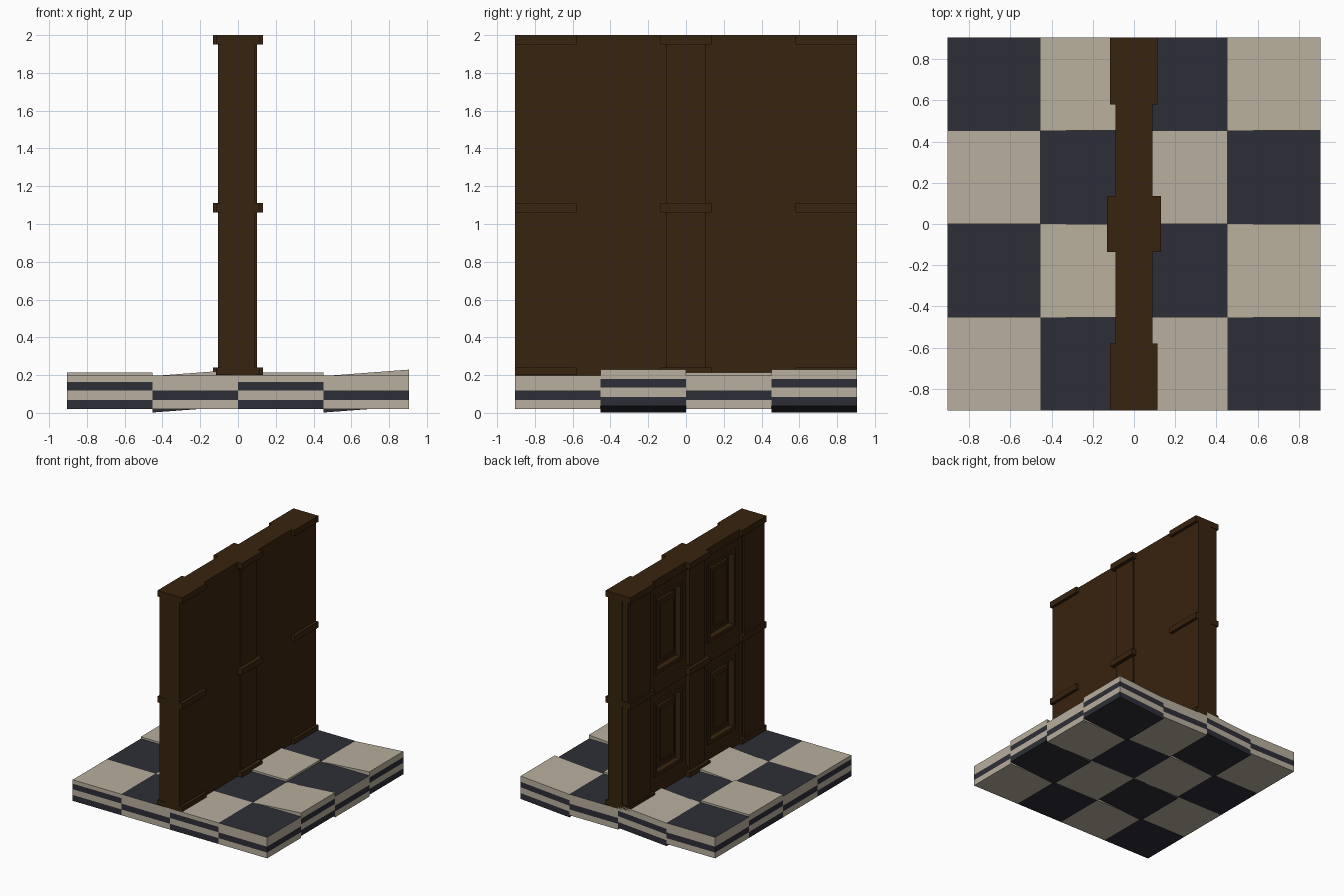
import bpy, bmesh

if "Cube" in bpy.data.objects:
    bpy.data.objects.remove(bpy.data.objects["Cube"])


def material(name, rgb):
    m = bpy.data.materials.new(name)
    m.diffuse_color = (*rgb, 1)
    m.use_nodes = True
    m.node_tree.nodes["Principled BSDF"].inputs["Base Color"].default_value = m.diffuse_color
    return m


CREAM = material("cream_stone", (0.48, 0.43, 0.34))
NAVY = material("dark_stone", (0.027, 0.027, 0.038))
WOOD = material("dark_wood", (0.039, 0.017, 0.0045))


def finish(name, bm, mats):
    bmesh.ops.recalc_face_normals(bm, faces=bm.faces)
    me = bpy.data.meshes.new(name)
    bm.to_mesh(me)
    bm.free()
    for m in mats:
        me.materials.append(m)
    ob = bpy.data.objects.new(name, me)
    bpy.context.collection.objects.link(ob)
    return ob


def add_box(bm, x, y, z):
    vs = bmesh.ops.create_cube(bm, size=1)["verts"]
    for v in vs:
        for i, (a, b) in enumerate((x, y, z)):
            v.co[i] = (a + b) / 2 + v.co[i] * (b - a)


def boxes(name, *items):
    bm = bmesh.new()
    for it in items:
        add_box(bm, *it)
    return finish(name, bm, [WOOD])


# floor tiles: stacked bands, striped sides, underside opposite to the top
S = 0.4525


def tile(col, row):
    light = (col + row) % 2 == 0
    tilted = light and row % 2 == 1
    top = 0.213 if light and row > 0 else 0.197
    levels = [0.02, 0.069, 0.118, 0.164, top]
    # material index: 0 = cream, 1 = dark
    bands = [1, 0, 1, 0] if light else [0, 1, 0, 0]
    x0, y0 = -0.905 + col * S, -0.905 + row * S
    bm = bmesh.new()
    rings = []
    for z in levels:
        ring = []
        for dx, dy in ((0, 0), (1, 0), (1, 1), (0, 1)):
            dz = (dx - 0.5) * 0.034 - 0.001 if tilted else 0
            ring.append(bm.verts.new((x0 + dx * S, y0 + dy * S, z + dz)))
        rings.append(ring)
    for k, m in enumerate(bands):
        a, b = rings[k], rings[k + 1]
        for i in range(4):
            j = (i + 1) % 4
            bm.faces.new((a[i], a[j], b[j], b[i])).material_index = m
    bm.faces.new(rings[0]).material_index = 1 if light else 0
    bm.faces.new(rings[-1]).material_index = 0 if light else 1
    finish("floor_tile", bm, [CREAM, NAVY])


for r in range(4):
    for c in range(4):
        tile(c, r)

# wall core, plain on the right side
boxes("wall_core", ((-0.04, 0.09), (-0.905, 0.905), (0.195, 2.0)))

# pilasters
boxes("centre_pilaster", ((-0.105, 0.1), (-0.105, 0.105), (0.2, 1.99)))
for s in (-1, 1):
    boxes("end_pilaster",
          ((-0.105, 0), sorted((s * 0.62, s * 0.895)), (0.2, 1.99)),
          ((-0.09, 0), sorted((s * 0.60, s * 0.9)), (0.2, 1.99)))

# base, belt and crown blocks around the pilasters
for z in ((0.2, 0.24), (1.06, 1.11), (1.95, 2.0)):
    boxes("centre_band", ((-0.132, 0.132), (-0.135, 0.135), z))
    for s in (-1, 1):
        boxes("end_band", ((-0.117, 0.115), sorted((s * 0.58, s * 0.905)), z))


# rectangular border of four strips
def ring(x, y, z, w):
    return [(x, (y[0], y[0] + w), z), (x, (y[1] - w, y[1]), z),
            (x, (y[0] + w, y[1] - w), (z[0], z[0] + w)),
            (x, (y[0] + w, y[1] - w), (z[1] - w, z[1]))]


# panelled left side: rails, frames, mouldings and raised panels
for s in (-1, 1):
    span = sorted((s * 0.1, s * 0.61))
    for z in ((0.2, 0.27), (1.04, 1.13), (1.93, 2.0)):
        boxes("rail", ((-0.09, 0), span, z))
    for z in ((0.27, 1.04), (1.13, 1.93)):
        boxes("panel_frame", *ring((-0.075, 0), span, z, 0.07))
        y = (span[0] + 0.07, span[1] - 0.07)
        zz = (z[0] + 0.07, z[1] - 0.07)
        boxes("panel_moulding", *ring((-0.088, 0), y, zz, 0.03))
        boxes("raised_panel",
              ((-0.06, 0), (y[0] + 0.07, y[1] - 0.07),
               (zz[0] + 0.07, zz[1] - 0.07)),
              ((-0.072, 0), (y[0] + 0.1, y[1] - 0.1),
               (zz[0] + 0.1, zz[1] - 0.1)))
